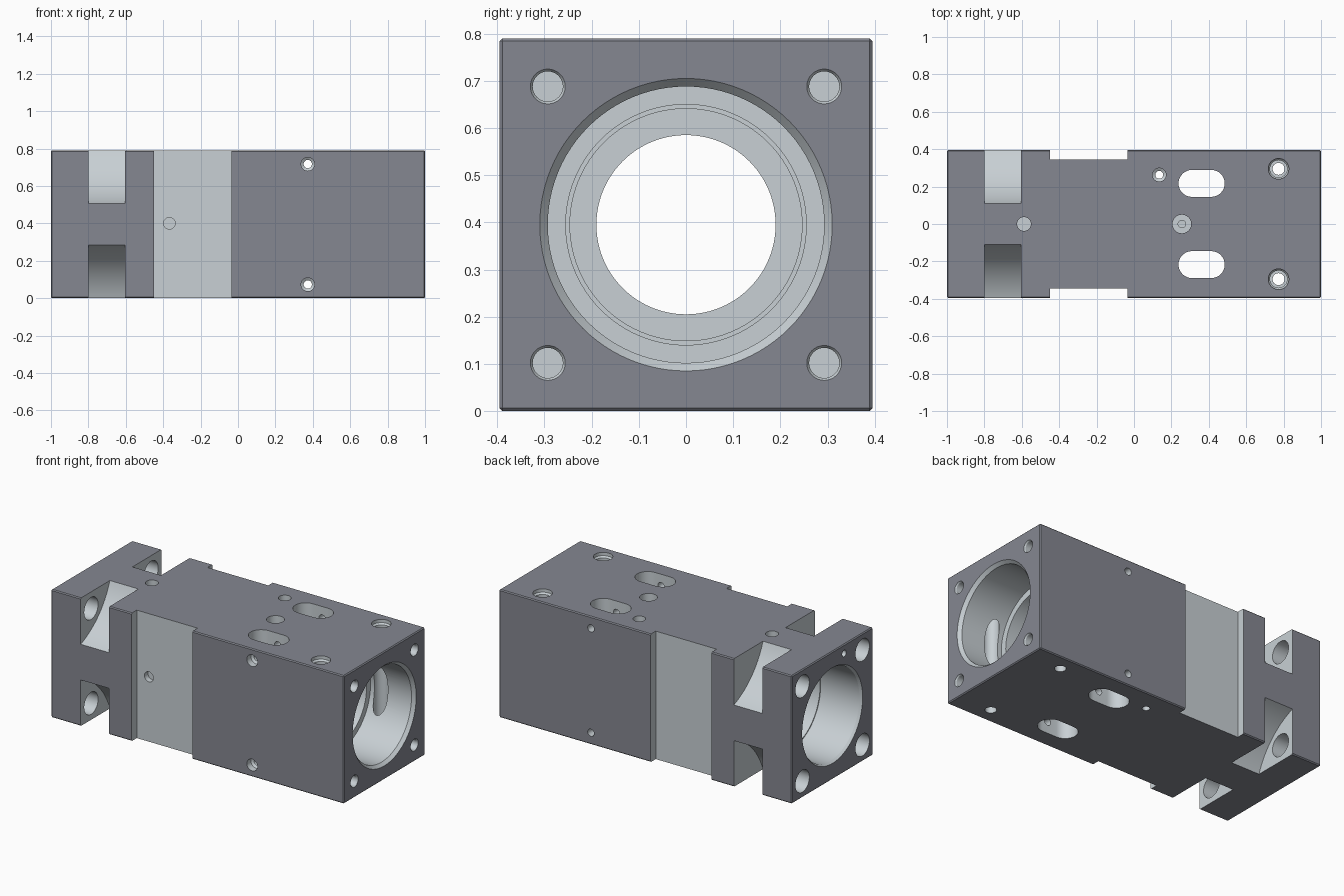
import bpy, bmesh, math
from mathutils import Vector

if "Cube" in bpy.data.objects:
    bpy.data.objects.remove(bpy.data.objects["Cube"])

W = 0.395          # half width of the square section
C = 0.395          # height of the bore axis
H = 0.293          # bolt pattern half pitch

# Dark outer skin and bare machined surfaces
skin = bpy.data.materials.new("dark_skin")
skin.diffuse_color = (0.235, 0.245, 0.285, 1)
skin.use_nodes = True
skin.node_tree.nodes["Principled BSDF"].inputs["Base Color"].default_value = skin.diffuse_color
bare = bpy.data.materials.new("bare_metal")
bare.diffuse_color = (0.58, 0.63, 0.66, 1)
bare.use_nodes = True
bare.node_tree.nodes["Principled BSDF"].inputs["Base Color"].default_value = bare.diffuse_color


def make(name, bm, mat=1):
    bmesh.ops.recalc_face_normals(bm, faces=bm.faces)
    for f in bm.faces:
        f.material_index = mat
    mesh = bpy.data.meshes.new(name)
    bm.to_mesh(mesh)
    bm.free()
    mesh.materials.append(skin)
    mesh.materials.append(bare)
    ob = bpy.data.objects.new(name, mesh)
    bpy.context.collection.objects.link(ob)
    return ob


def box(name, lo, hi, bevel=0, mat=1):
    bm = bmesh.new()
    bmesh.ops.create_cube(bm, size=1)
    for v in bm.verts:
        v.co = [(a + b) / 2 + c * (b - a) for a, b, c in zip(lo, hi, v.co)]
    if bevel:
        bmesh.ops.bevel(bm, geom=bm.edges[:], offset=bevel, segments=1, affect='EDGES')
    return make(name, bm, mat)


def lathe(name, start, direction, profile, seg=32):
    """Solid of revolution: profile holds (radius, depth along direction)."""
    q = Vector((0, 0, 1)).rotation_difference(Vector(direction))
    bm = bmesh.new()
    rings = []
    for r, d in profile:
        rings.append([bm.verts.new(Vector(start) + q @ Vector(
            (r * math.cos(2 * math.pi * i / seg), r * math.sin(2 * math.pi * i / seg), d)))
            for i in range(seg)])
    for a, b in zip(rings, rings[1:]):
        for i in range(seg):
            j = (i + 1) % seg
            bm.faces.new((a[i], a[j], b[j], b[i]))
    bm.faces.new(rings[0])
    bm.faces.new(rings[-1])
    return make(name, bm)


def slot(name, x0, x1, y, r):
    """Vertical rounded slot cutter through the whole block."""
    bm = bmesh.new()
    pts = []
    for cx, a0 in ((x1 - r, -90), (x0 + r, 90)):
        for k in range(17):
            a = math.radians(a0 + k * 180 / 16)
            pts.append((cx + r * math.cos(a), y + r * math.sin(a)))
    lo = [bm.verts.new((px, py, -0.05)) for px, py in pts]
    hi = [bm.verts.new((px, py, 0.85)) for px, py in pts]
    bm.faces.new(lo)
    bm.faces.new(hi)
    for i in range(len(pts)):
        j = (i + 1) % len(pts)
        bm.faces.new((lo[i], lo[j], hi[j], hi[i]))
    return make(name, bm)


block = box("housing_block", (-1, -W, 0), (1, W, 2 * W), 0.006, mat=0)
cutters = []

# Side recesses
for s in (-1, 1):
    y0, y1 = sorted((s * 0.345, s * 0.5))
    cutters.append(box("side_recess_cutter", (-0.45, y0, -0.1), (-0.035, y1, 0.9)))

# Corner notches, flange bolt holes and end face threaded holes
for sy in (-1, 1):
    for sz in (-1, 1):
        cutters.append(lathe("notch_cutter", (-0.798, sy * 0.556, C + sz * 0.556), (1, 0, 0),
                             [(0.474, 0), (0.474, 0.195)], 128))
        cutters.append(lathe("flange_hole_cutter", (-1, sy * H, C + sz * H), (1, 0, 0),
                             [(0.068, -0.05), (0.068, 0.25)]))
        cutters.append(lathe("end_hole_cutter", (1, sy * H, C + sz * H), (-1, 0, 0),
                             [(0.037, -0.05), (0.037, 0), (0.032, 0.008), (0.032, 0.14)]))

# Stepped central bore
cutters.append(lathe("bore_cutter", (1, 0, C), (-1, 0, 0),
                     [(0.31, -0.05), (0.31, 0), (0.293, 0.02), (0.293, 0.3), (0.255, 0.3),
                      (0.255, 0.9), (0.246, 0.9), (0.246, 1.05), (0.19, 1.05), (0.19, 1.15),
                      (0.279, 1.15), (0.279, 1.72), (0.285, 1.72), (0.285, 1.985),
                      (0.295, 2), (0.295, 2.05)], 96))

# Top slots and counterbored mounting holes
for s in (-1, 1):
    cutters.append(slot("slot_cutter", 0.238, 0.485, s * 0.217, 0.072))
    cutters.append(lathe("mount_hole_cutter", (0.773, s * 0.295, 2 * W), (0, 0, -1),
                         [(0.055, -0.05), (0.055, 0.02), (0.046, 0.03), (0.046, 0.67),
                          (0.032, 0.67), (0.032, 0.85)]))
    # Cross holes through the sides
    cutters.append(lathe("cross_hole_cutter", (0.373, -W, C + s * 0.322), (0, 1, 0),
                         [(0.036, -0.05), (0.036, 0.04), (0.022, 0.05), (0.022, 0.85)]))

# Single holes on the top, front recess and left end
down = (0, 0, -1)
cutters += [
    lathe("top_pin_hole_cutter", (0.135, 0.263, 2 * W), down,
          [(0.036, -0.05), (0.036, 0.04), (0.021, 0.05), (0.021, 0.85)]),
    lathe("top_step_hole_cutter", (0.256, 0, 2 * W), down,
          [(0.05, -0.05), (0.05, 0.07), (0.02, 0.07), (0.02, 0.22)]),
    lathe("top_blind_hole_cutter", (-0.588, 0, 2 * W), down, [(0.037, -0.05), (0.037, 0.07)]),
    lathe("recess_hole_cutter", (-0.367, -0.345, 0.4), (0, 1, 0), [(0.031, -0.03), (0.031, 0.035)]),
    lathe("left_small_hole_cutter", (-1, -0.115, 0.735), (1, 0, 0), [(0.02, -0.05), (0.02, 0.12)]),
]

# Cut everything out of the block; cut faces keep the bare metal slot
bpy.context.view_layer.objects.active = block
block.select_set(True)
for c in cutters:
    m = block.modifiers.new("cut", 'BOOLEAN')
    m.operation = 'DIFFERENCE'
    m.solver = 'EXACT'
    m.object = c
    bpy.ops.object.modifier_apply(modifier=m.name)
    bpy.data.objects.remove(c)

bpy.ops.object.shade_smooth_by_angle(angle=math.radians(25))
